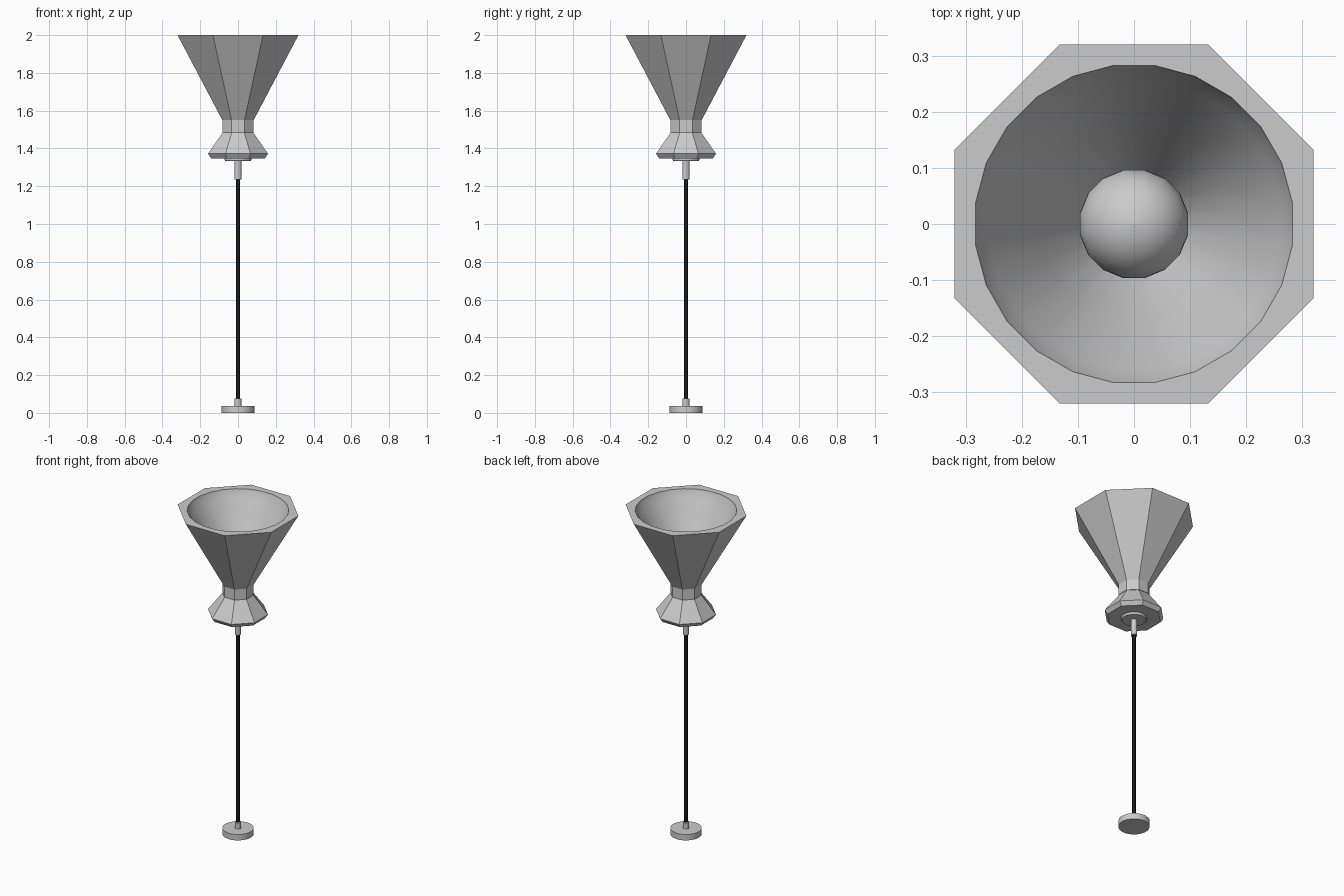
import bpy, bmesh
from math import sin, cos, pi, radians

if "Cube" in bpy.data.objects:
    bpy.data.objects.remove(bpy.data.objects["Cube"])


def lathe(name, profile, sides=24, closed=False, angle=30):
    """Spin (radius, z, octagonal?) rings about z; octagonal rings use the radius as apothem."""
    bm = bmesh.new()
    rings = []
    for r, z, octo in profile:
        ring = []
        for i in range(sides):
            t = 2 * pi * (i + 0.5) / sides
            off = (t + pi / 8) % (pi / 4) - pi / 8
            d = r / cos(off) if octo else r
            ring.append(bm.verts.new((d * cos(t), d * sin(t), z)))
        rings.append(ring)
    pairs = list(zip(rings, rings[1:]))
    if closed:
        pairs.append((rings[-1], rings[0]))
    else:
        bm.faces.new(rings[0])
        bm.faces.new(rings[-1])
    for a, b in pairs:
        for i in range(sides):
            j = (i + 1) % sides
            bm.faces.new((a[i], a[j], b[j], b[i]))
    bmesh.ops.recalc_face_normals(bm, faces=bm.faces)
    mesh = bpy.data.meshes.new(name)
    bm.to_mesh(mesh)
    bm.free()
    ob = bpy.data.objects.new(name, mesh)
    bpy.context.collection.objects.link(ob)
    bpy.ops.object.select_all(action='DESELECT')
    ob.select_set(True)
    bpy.context.view_layer.objects.active = ob
    bpy.ops.object.shade_smooth_by_angle(angle=radians(angle))
    return ob


def rounds(*points):
    return [(r, z, False) for r, z in points]


# Octagonal shade with a flat rim and a round conical hollow
lathe("shade", [(0.083, 1.55, True), (0.32, 2.0, True),
                (0.285, 2.0, False), (0.281, 1.985, False), (0.262, 1.95, False),
                (0.17, 1.76, False), (0.07, 1.57, False), (0.02, 1.56, False),
                (0.02, 1.55, False)], closed=True)

# Octagonal neck and flared collar
lathe("neck", [(0.083, 1.485, True), (0.083, 1.55, True)])
lathe("collar", [(0.143, 1.348, True), (0.159, 1.372, True), (0.08, 1.485, True)])

# Bulb and its holder inside the shade
lathe("bulb_holder", rounds((0.04, 1.56), (0.04, 1.64)), sides=16)
bulb = [(0.099 * sin(a), 1.71 - 0.099 * cos(a)) for a in
        [radians(20 + 15.9 * k) for k in range(11)]]
lathe("bulb", rounds(*bulb), sides=16, angle=40)

# Cap and stem under the collar
lathe("collar_cap", rounds((0.068, 1.334), (0.072, 1.34), (0.072, 1.352)))
lathe("upper_stem", rounds((0.018, 1.235), (0.018, 1.34)), sides=16)

# Black cable
cable = lathe("cable", rounds((0.01, 0.06), (0.01, 1.25)), sides=12, angle=40)
black = bpy.data.materials.new("black")
black.diffuse_color = (0.01, 0.01, 0.01, 1)
black.use_nodes = True
black.node_tree.nodes["Principled BSDF"].inputs["Base Color"].default_value = black.diffuse_color
cable.data.materials.append(black)

# Round mounting plate with a short stem
lathe("plate", rounds((0.088, 0.0), (0.088, 0.037)))
lathe("lower_stem", rounds((0.018, 0.03), (0.018, 0.075)), sides=16)
